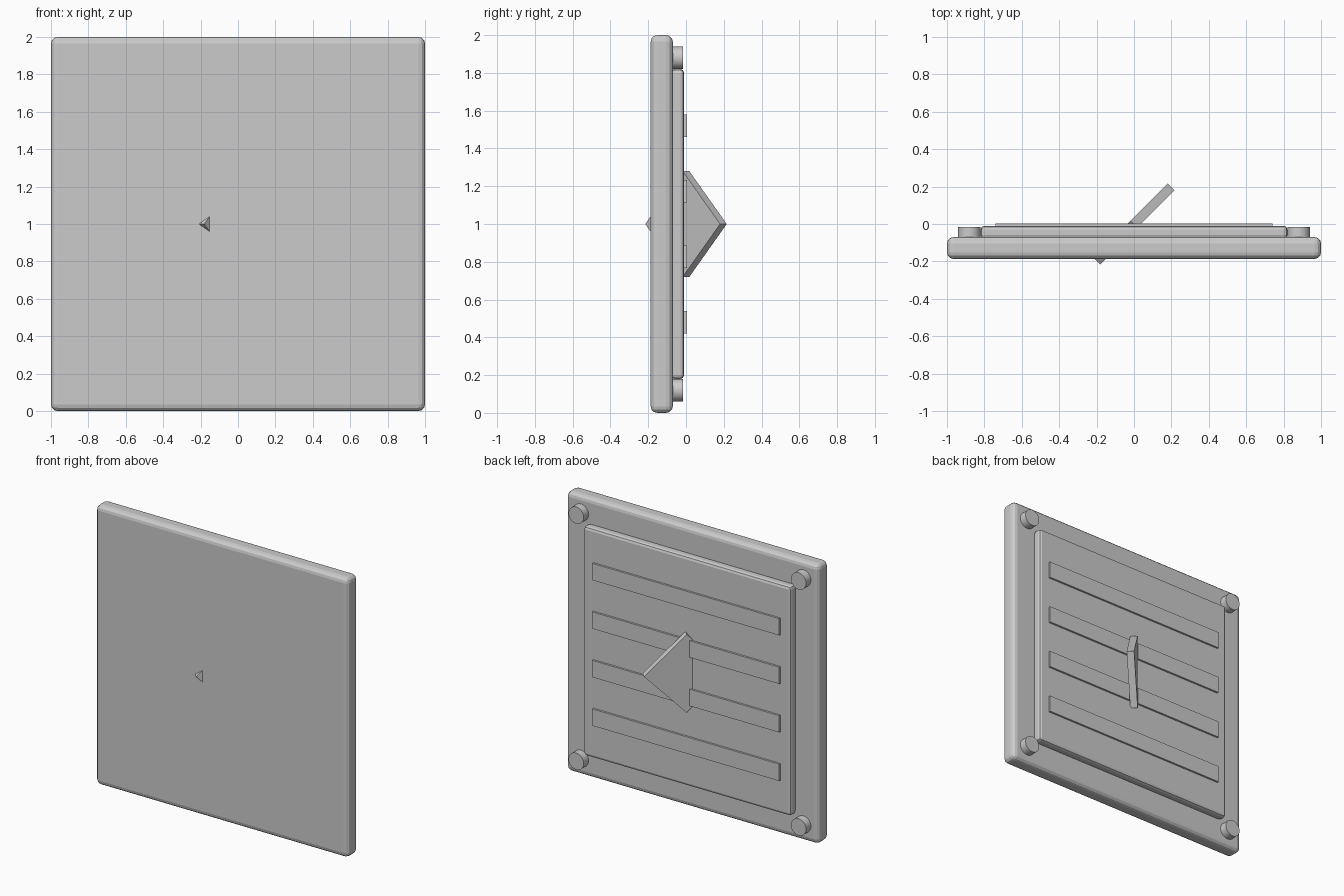
import bpy
import math

if "Cube" in bpy.data.objects:
    bpy.data.objects.remove(bpy.data.objects["Cube"], do_unlink=True)

# Single grey finish
grey = bpy.data.materials.new("plain_grey")
grey.use_nodes = True
colour = (0.6, 0.6, 0.6, 1)
grey.diffuse_color = colour
grey.node_tree.nodes["Principled BSDF"].inputs["Base Color"].default_value = colour


def finish(name, bevel=0, segments=2):
    obj = bpy.context.object
    obj.name = name
    obj.data.materials.append(grey)
    bpy.ops.object.transform_apply(location=False, rotation=True, scale=True)
    if bevel:
        mod = obj.modifiers.new("rounded_edges", "BEVEL")
        mod.width = bevel
        mod.segments = segments
    return obj


def box(name, half_x, y0, y1, z0, z1, bevel=0, segments=2):
    bpy.ops.mesh.primitive_cube_add(size=1, location=(0, (y0 + y1) / 2, (z0 + z1) / 2))
    bpy.context.object.scale = (2 * half_x, y1 - y0, z1 - z0)
    return finish(name, bevel, segments)


# Front slab and raised back panel
box("front_panel", 1, -0.187, -0.07, 0, 2, 0.035, 3)
box("back_panel", 0.82, -0.08, -0.01, 0.18, 1.82, 0.02)

# Horizontal ribs on the back
for i in range(4):
    z = 0.48 + i * 0.347
    box(f"rib_{i + 1}", 0.74, -0.03, 0.004, z - 0.06, z + 0.06)

# Round corner feet
for side, x in (("left", 0.88), ("right", -0.88)):
    for level, z in (("lower", 0.12), ("upper", 1.88)):
        bpy.ops.mesh.primitive_cylinder_add(vertices=32, radius=0.06, depth=0.07,
                                            location=(x, -0.05, z),
                                            rotation=(math.pi / 2, 0, 0))
        finish(f"{level}_{side}_foot")
        bpy.ops.object.shade_smooth_by_angle(angle=math.radians(30))

# Diamond fin set diagonally through the panels
bpy.ops.mesh.primitive_cylinder_add(vertices=4, radius=0.28, depth=0.05,
                                    location=(0, 0, 1),
                                    rotation=(math.pi / 2, 0, math.pi / 4))
finish("diagonal_fin")
